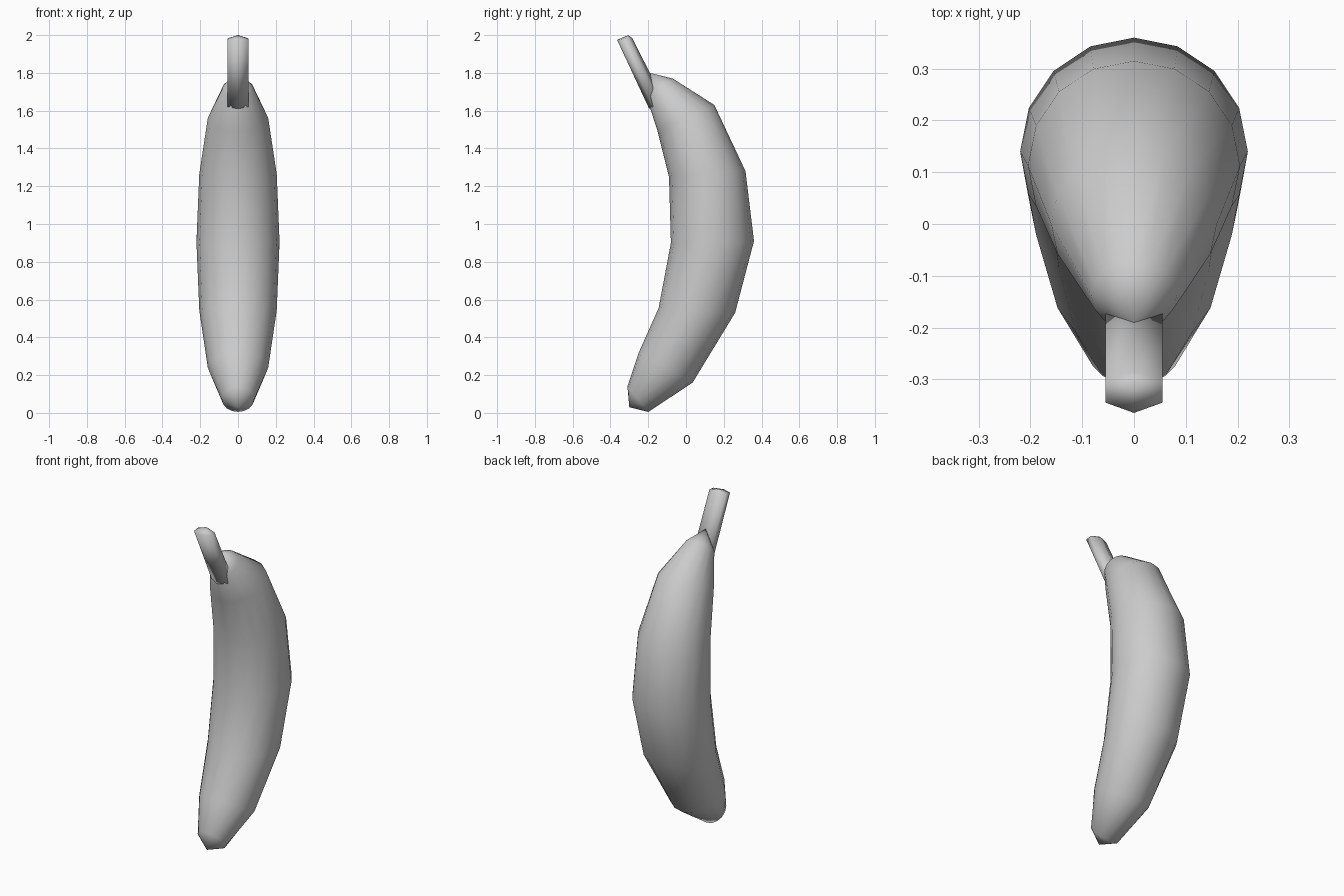
import bpy, bmesh, math
from mathutils import Vector

if "Cube" in bpy.data.objects:
    bpy.data.objects.remove(bpy.data.objects["Cube"])


def loft(name, rings, sides, start, end):
    """Skin elliptical rings; each ring is (front y, z), (back y, z), half width."""
    bm = bmesh.new()
    loops = []
    for front, back, width in rings:
        f, b = Vector((0, *front)), Vector((0, *back))
        mid, half = (f + b) / 2, (b - f) / 2
        loop = []
        for i in range(sides):
            a = 2 * math.pi * i / sides
            loop.append(bm.verts.new(mid - half * math.cos(a)
                                     + Vector((width * math.sin(a), 0, 0))))
        loops.append(loop)
    for lo, hi in zip(loops, loops[1:]):
        for i in range(sides):
            j = (i + 1) % sides
            bm.faces.new((lo[i], lo[j], hi[j], hi[i]))
    for loop, tip in ((loops[0], start), (loops[-1], end)):
        pole = bm.verts.new((0, *tip))
        for i in range(sides):
            bm.faces.new((loop[i], loop[(i + 1) % sides], pole))
    bmesh.ops.recalc_face_normals(bm, faces=bm.faces)
    mesh = bpy.data.meshes.new(name)
    bm.to_mesh(mesh)
    bm.free()
    for p in mesh.polygons:
        p.use_smooth = True
    obj = bpy.data.objects.new(name, mesh)
    bpy.context.collection.objects.link(obj)
    return obj


# Curved fruit body
loft("fruit_body", [
    ((-0.31, 0.14), (-0.20, 0.005), 0.085),
    ((-0.25, 0.32), (0.035, 0.16), 0.16),
    ((-0.145, 0.555), (0.26, 0.53), 0.205),
    ((-0.08, 0.90), (0.36, 0.91), 0.22),
    ((-0.09, 1.25), (0.315, 1.28), 0.205),
    ((-0.15, 1.49), (0.15, 1.63), 0.16),
    ((-0.205, 1.66), (-0.07, 1.77), 0.083),
], 16, (-0.30, 0.03), (-0.19, 1.80))

# Six-sided stem, sunk into the top of the body
loft("stem", [
    ((-0.195, 1.61), (-0.115, 1.65), 0.064),
    ((-0.365, 1.975), (-0.285, 1.985), 0.064),
], 6, (-0.15, 1.63), (-0.305, 2.0))
